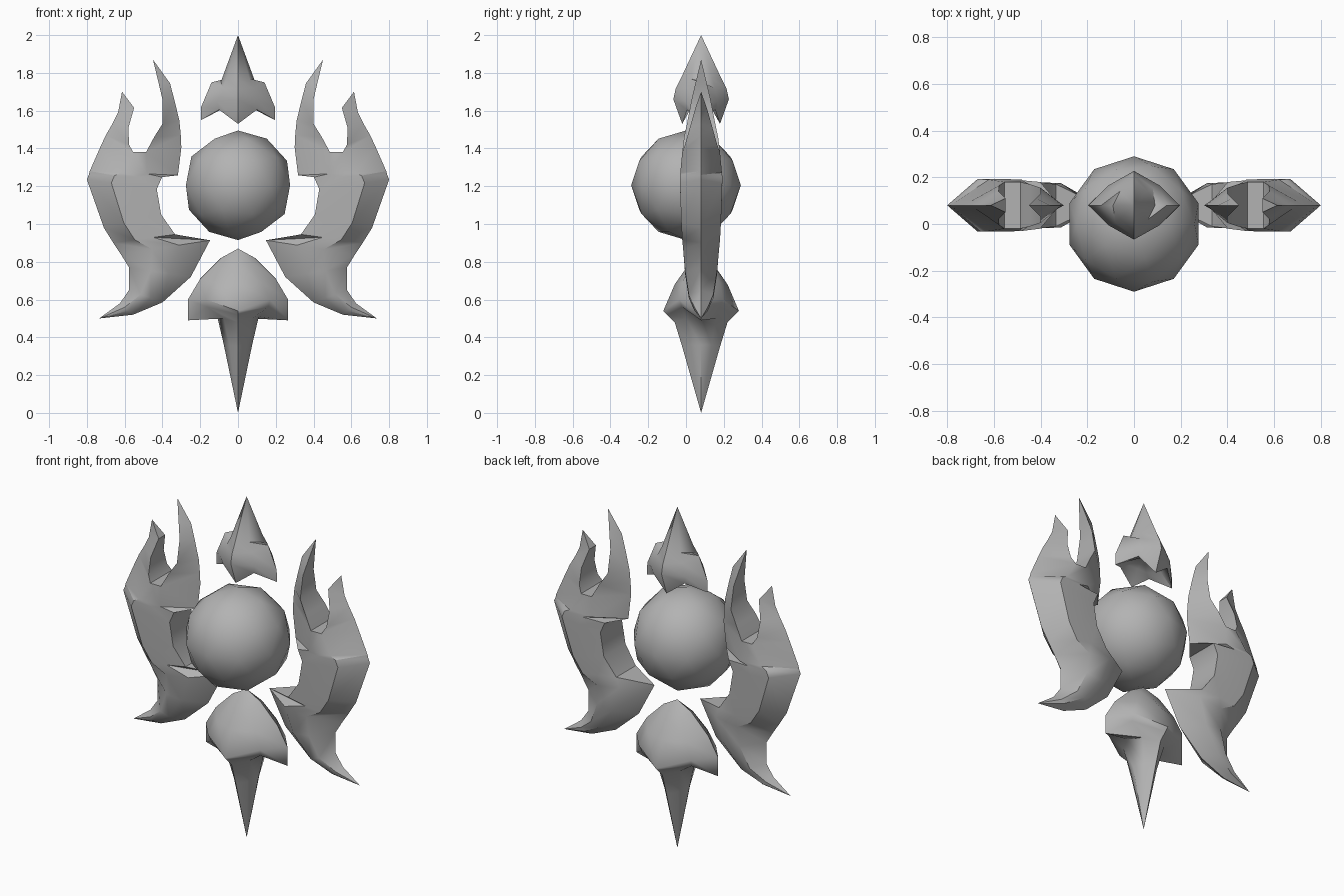
import bpy
import bmesh
import math

cube = bpy.data.objects.get("Cube")
if cube:
    bpy.data.objects.remove(cube, do_unlink=True)

DEPTH = .08  # the ornament plane sits slightly behind the orb

stone = bpy.data.materials.new("plain_grey")
stone.use_nodes = True
GREY = (.45, .45, .45, 1)
stone.diffuse_color = GREY
stone.node_tree.nodes["Principled BSDF"].inputs["Base Color"].default_value = GREY


def finish(bm, name, angle=40):
    """Weld, fix normals, and turn the bmesh into a shaded object."""
    bmesh.ops.remove_doubles(bm, verts=bm.verts, dist=.0005)
    bmesh.ops.dissolve_degenerate(bm, edges=bm.edges, dist=.0005)
    bmesh.ops.recalc_face_normals(bm, faces=bm.faces)
    mesh = bpy.data.meshes.new(name)
    bm.to_mesh(mesh)
    bm.free()
    mesh.materials.append(stone)
    obj = bpy.data.objects.new(name, mesh)
    bpy.context.collection.objects.link(obj)
    bpy.ops.object.select_all(action="DESELECT")
    obj.select_set(True)
    bpy.context.view_layer.objects.active = obj
    bpy.ops.object.shade_smooth_by_angle(angle=math.radians(angle))
    return obj


def add_face(bm, points):
    """Add a polygon, skipping repeated corners."""
    unique = []
    for p in points:
        if p not in unique:
            unique.append(p)
    if len(unique) > 2:
        bm.faces.new([bm.verts.new(p) for p in unique])


def loft(bm, rings):
    """Skin neighbouring rings with triangles."""
    for low, high in zip(rings, rings[1:]):
        n = len(low)
        for i in range(n):
            j = (i + 1) % n
            add_face(bm, (low[i], low[j], high[j]))
            add_face(bm, (low[i], high[j], high[i]))


# ---- wings: sharp outer edge, thick middle, cut inner edge ----
# outer x, outer z, inner x, inner z, middle half depth, inner half depth
BODY = [
    (.735, .50, .735, .50, 0, 0),
    (.625, .58, .555, .52, .035, 0),
    (.577, .65, .40, .585, .065, 0),
    (.577, .77, .25, .72, .085, 0),
    (.62, .84, .148, .914, .095, 0),
    (.66, .90, .333, .945, .10, .09),
    (.71, .98, .407, 1.05, .105, .10),
    (.80, 1.235, .43, 1.185, .112, .10),
    (.79, 1.26, .402, 1.248, .112, .10),
    (.785, 1.28, .318, 1.258, .11, 0),
]
# sharp edge x, z, notch edge x, z, notch half depth
OUTER_PRONG = [
    (.73, 1.405, .555, 1.38, .10),
    (.70, 1.47, .577, 1.42, .085),
    (.665, 1.53, .58, 1.51, .06),
    (.635, 1.59, .55, 1.615, .03),
    (.614, 1.70, .614, 1.70, 0),
]
INNER_PRONG = [
    (.30, 1.405, .487, 1.38, .10),
    (.303, 1.47, .444, 1.46, .09),
    (.31, 1.545, .40, 1.53, .075),
    (.335, 1.65, .40, 1.66, .05),
    (.36, 1.745, .42, 1.745, .03),
    (.45, 1.87, .45, 1.87, 0),
]


def body_ring(side, ox, oz, ix, iz, mid, inner):
    def at(t, y):
        return (side * (ox + (ix - ox) * t), DEPTH + y, oz + (iz - oz) * t)
    return [at(0, 0), at(.35, mid), at(.65, mid), at(1, inner),
            at(1, -inner), at(.65, -mid), at(.35, -mid)]


def prong_ring(side, sx, sz, nx, nz, half):
    return [(side * sx, DEPTH, sz), (side * nx, DEPTH + half, nz),
            (side * nx, DEPTH - half, nz)]


def build_wing(side, name):
    bm = bmesh.new()
    outer = [prong_ring(side, *row) for row in OUTER_PRONG]
    inner = [prong_ring(side, *row) for row in INNER_PRONG]
    a, m, n = outer[0]
    b, p, q = inner[0]
    # the last body ring splits into the roots of both prongs
    loft(bm, [body_ring(side, *row) for row in BODY] + [[a, m, p, b, b, q, n]])
    add_face(bm, (m, p, q, n))
    loft(bm, outer)
    loft(bm, inner)
    finish(bm, name)


build_wing(1, "left_wing")
build_wing(-1, "right_wing")


# ---- finials: eight-column lofts, symmetric on both axes ----
# side x, side z, diagonal x, y, z, front y, front z
CROWN = [
    (0, 2, 0, 0, 2, 0, 2),
    (.09, 1.755, .06, .06, 1.77, .11, 1.765),
    (.14, 1.75, .08, .075, 1.72, .135, 1.715),
    (.195, 1.62, .11, .085, 1.65, .147, 1.66),
    (.197, 1.55, .10, .075, 1.605, .10, 1.53),
    (.12, 1.62, .06, .05, 1.62, .05, 1.62),
    (0, 1.65, 0, 0, 1.65, 0, 1.65),
]
PENDANT = [
    (0, .87, 0, 0, .87, 0, .87),
    (.09, .82, .065, .05, .80, .07, .78),
    (.20, .71, .125, .10, .69, .14, .68),
    (.265, .60, .17, .115, .60, .20, .54),
    (.265, .49, .16, .10, .56, .18, .52),
    (.11, .51, .075, .08, .50, .14, .48),
    (.075, .36, .045, .055, .36, .10, .35),
    (0, 0, 0, 0, 0, 0, 0),
]


def finial_ring(sx, sz, dx, dy, dz, fy, fz):
    ring = [(sx, 0, sz), (dx, dy, dz), (0, fy, fz), (-dx, dy, dz),
            (-sx, 0, sz), (-dx, -dy, dz), (0, -fy, fz), (dx, -dy, dz)]
    return [(x, y + DEPTH, z) for x, y, z in ring]


for name, rows in (("crown_finial", CROWN), ("pendant_spike", PENDANT)):
    bm = bmesh.new()
    loft(bm, [finial_ring(*row) for row in rows])
    finish(bm, name, 50)

# ---- central orb ----
bm = bmesh.new()
bmesh.ops.create_icosphere(bm, subdivisions=2, radius=.29)
bmesh.ops.translate(bm, verts=bm.verts, vec=(0, 0, 1.205))
finish(bm, "orb", 60)
